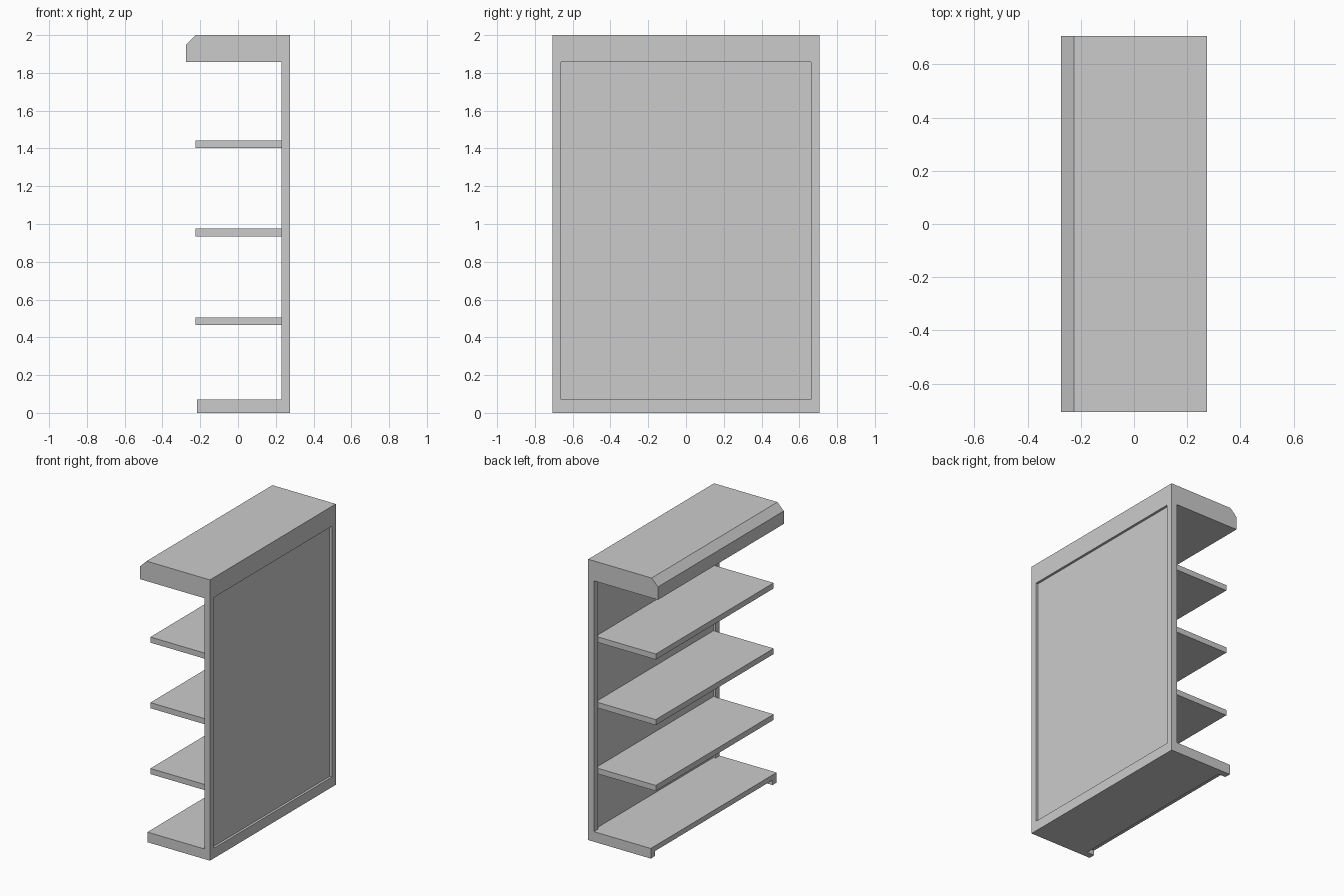
import bpy, bmesh

if "Cube" in bpy.data.objects:
    bpy.data.objects.remove(bpy.data.objects["Cube"])

W = 0.708            # half width of the unit
IN = 0.663           # half width between the end posts
BACK, POST = 0.275, 0.23


def extrude(name, profile, y0, y1):
    """Extrude a closed (x, z) profile from y0 to y1."""
    bm = bmesh.new()
    face = bm.faces.new([bm.verts.new((x, y0, z)) for x, z in profile])
    res = bmesh.ops.extrude_face_region(bm, geom=[face])
    verts = [g for g in res["geom"] if isinstance(g, bmesh.types.BMVert)]
    bmesh.ops.translate(bm, verts=verts, vec=(0, y1 - y0, 0))
    bmesh.ops.recalc_face_normals(bm, faces=bm.faces)
    mesh = bpy.data.meshes.new(name)
    bm.to_mesh(mesh)
    bm.free()
    obj = bpy.data.objects.new(name, mesh)
    bpy.context.collection.objects.link(obj)
    return obj


def box(name, x0, x1, z0, z1, y0, y1):
    return extrude(name, [(x0, z0), (x1, z0), (x1, z1), (x0, z1)], y0, y1)


# canopy with chamfered front edge
extrude("canopy", [(-0.275, 1.858), (BACK, 1.858), (BACK, 2.0),
                   (-0.225, 2.0), (-0.275, 1.95)], -W, W)

# base with a toe-kick recess between the end feet
extrude("base", [(-0.16, 0), (BACK, 0), (BACK, 0.072), (-0.218, 0.072),
                 (-0.218, 0.035), (-0.16, 0.035)], -IN, IN)

# end posts and base ends, one L profile per side
for side, y0, y1 in (("left", -W, -IN), ("right", IN, W)):
    extrude(f"end_frame_{side}", [(-0.218, 0), (BACK, 0), (BACK, 1.858),
                                  (POST, 1.858), (POST, 0.072), (-0.218, 0.072)], y0, y1)

# thin back panel, recessed on both sides of the frame
box("back_panel", 0.247, 0.258, 0.072, 1.858, -IN, IN)

# shelves
for i, z in enumerate((0.466, 0.935, 1.402)):
    box(f"shelf_{i + 1}", -0.226, 0.247, z, z + 0.04, -IN, IN)
